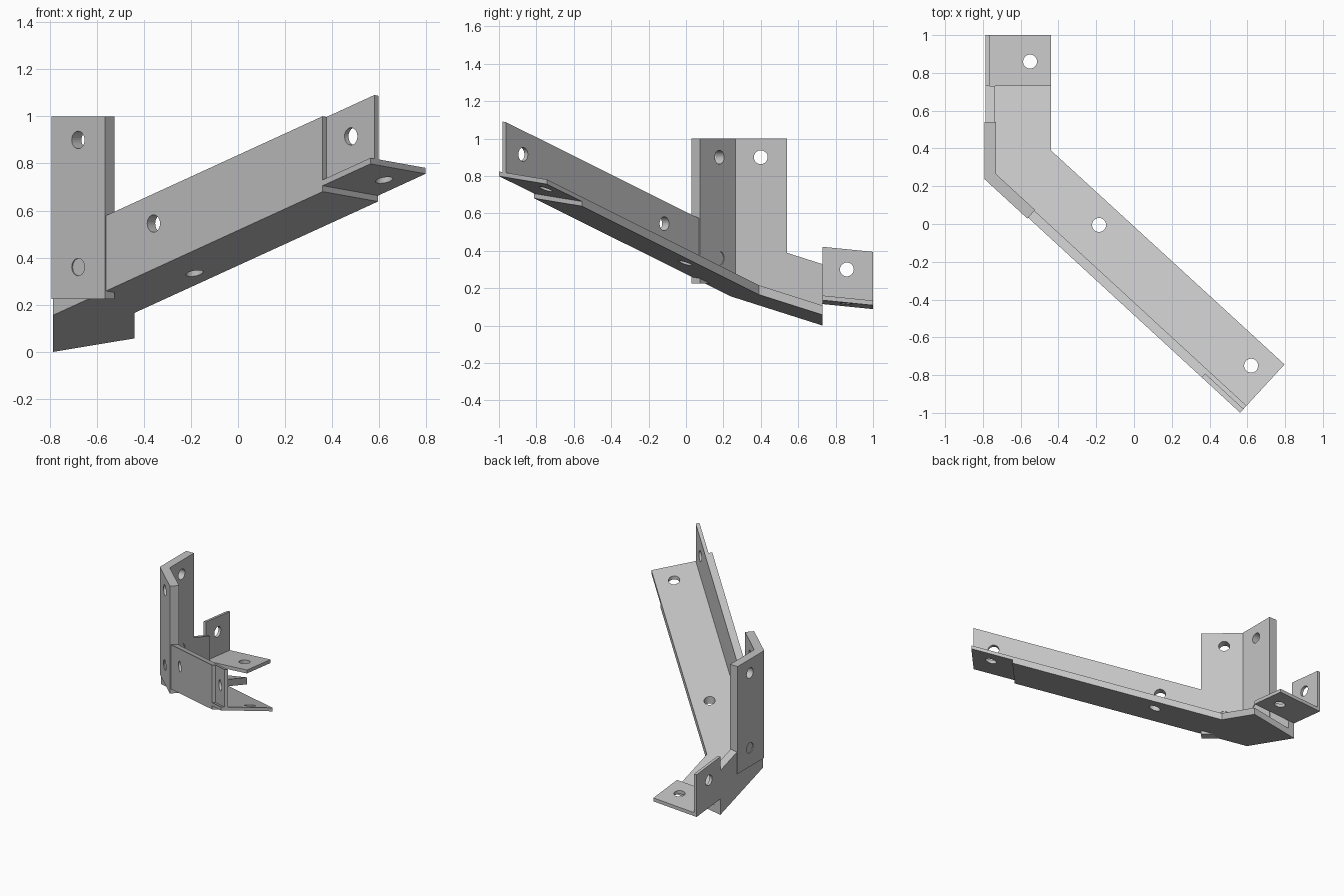
import bpy
import bmesh
from mathutils import Vector

cube = bpy.data.objects.get("Cube")
if cube:
    bpy.data.objects.remove(cube, do_unlink=True)

steel = bpy.data.materials.new("plain grey steel")
steel.use_nodes = True
GREY = (0.55, 0.55, 0.55, 1)
steel.diffuse_color = GREY
steel.node_tree.nodes["Principled BSDF"].inputs["Base Color"].default_value = GREY

ALONG = Vector((0.736, -0.677))    # plan direction of the long arm
ACROSS = Vector((0.677, 0.736))    # from its outer edge to its inner edge
CORNER = Vector((-0.785, 0.24))    # outer bend of the bracket
SLOT = Vector((0, 1))              # plan direction of the short arm
HOLE = 0.037
STEP, END, WIDTH = 1.555, 1.83, 0.347
WALL, HEIGHT, FLOOR = 0.05, 0.32, 0.05


def slope(p):
    return 0.3625 + 0.166 * p[0] - 0.318 * p[1]


def tab_slope(p):
    return 0.235 + 0.06 * p[0] - 0.1 * p[1]


def level(p):
    return 0


def arm(s, t):
    """Plan point s along the long arm and t in from its outer edge."""
    return CORNER + ALONG * s + ACROSS * t


def bend(t):
    """Plan point where both arms mitre at depth t."""
    return CORNER + Vector((t, 0.439 * t))


def drill(obj, centre, axis):
    bm = bmesh.new()
    bmesh.ops.create_cone(bm, cap_ends=True, segments=32, radius1=HOLE,
                          radius2=HOLE, depth=0.24)
    mesh = bpy.data.meshes.new("drill")
    bm.to_mesh(mesh)
    bm.free()
    cutter = bpy.data.objects.new("drill", mesh)
    cutter.hide_render = True
    cutter.location = centre
    cutter.rotation_mode = "QUATERNION"
    cutter.rotation_quaternion = Vector(axis).to_track_quat("Z", "Y")
    bpy.context.collection.objects.link(cutter)
    mod = obj.modifiers.new("hole", "BOOLEAN")
    mod.operation = "DIFFERENCE"
    mod.solver = "EXACT"
    mod.object = cutter
    return cutter


def plate(name, plan, low, high, plane=slope, holes=()):
    """Prism over a plan outline, between two offsets from a plane."""
    bm = bmesh.new()
    rings = [[bm.verts.new((p[0], p[1], plane(p) + h)) for p in plan]
             for h in (low, high)]
    bm.faces.new(rings[0])
    bm.faces.new(rings[1])
    for i in range(len(plan)):
        j = (i + 1) % len(plan)
        bm.faces.new((rings[0][i], rings[0][j], rings[1][j], rings[1][i]))
    bmesh.ops.recalc_face_normals(bm, faces=bm.faces)
    mesh = bpy.data.meshes.new(name)
    bm.to_mesh(mesh)
    bm.free()
    mesh.materials.append(steel)
    obj = bpy.data.objects.new(name, mesh)
    bpy.context.collection.objects.link(obj)
    # Bake the drilled holes
    cutters = [drill(obj, c, a) for c, a in holes]
    if cutters:
        bpy.context.view_layer.update()
        graph = bpy.context.evaluated_depsgraph_get()
        baked = bpy.data.meshes.new_from_object(obj.evaluated_get(graph))
        obj.modifiers.clear()
        obj.data = baked
        for c in cutters:
            bpy.data.objects.remove(c, do_unlink=True)
    return obj


UP = (0, 0, 1)
SIDE = (1, 0, 0)
OUT = (ACROSS.x, ACROSS.y, 0)
LEFT, RIGHT, BACK = CORNER.x, -0.44, 0.73

# Sloping floor under both arms
plate("floor", [CORNER, arm(STEP, 0), arm(STEP, WIDTH), (RIGHT, 0.39),
                (RIGHT, BACK), (LEFT, BACK)], 0, FLOOR,
      holes=[((-0.185, -0.005, slope((-0.185, -0.005))), UP)])

# Upright walls along the outer edge
plate("long_wall", [bend(0), arm(STEP, 0), arm(STEP, WALL), bend(WALL)],
      0.001, HEIGHT, holes=[((*arm(0.58, 0.025), 0.545), OUT)])
plate("short_wall", [bend(0), bend(WALL), (LEFT + WALL, BACK), (LEFT, BACK)],
      0.001, HEIGHT)

# Half-thickness lap tabs at the far end
plate("far_floor_tab", [arm(STEP, 0), arm(END, 0), arm(END, WIDTH),
                        arm(STEP, WIDTH)], FLOOR / 2, FLOOR,
      holes=[((0.62, -0.75, slope((0.62, -0.75))), UP)])
plate("far_wall_tab", [arm(STEP, WALL / 2), arm(END, WALL / 2),
                       arm(END, WALL), arm(STEP, WALL)], FLOOR, HEIGHT,
      holes=[((*arm(1.695, 0.037), 0.915), OUT)])

# Corner post, one leg along each arm
SKIN, INNER, POST_END = -0.006, 0.055, 0.54
for name, plan, spot, axis in (
        ("post_front_leg", [bend(SKIN), arm(0.305, SKIN), arm(0.305, INNER),
                            bend(INNER)], arm(0.15, 0.02), OUT),
        ("post_side_leg", [bend(SKIN), bend(INNER), (LEFT + INNER, POST_END),
                           (LEFT + SKIN, POST_END)], (LEFT, 0.4), SIDE)):
    plate(name, plan, 0.225, 1.0, level,
          holes=[((*spot, z), axis) for z in (0.36, 0.9)])

# Thin angle tab at the short end
plate("back_floor_tab", [(LEFT, BACK), (RIGHT, BACK), (RIGHT, 1), (LEFT, 1)],
      0, 0.025, tab_slope, holes=[((-0.55, 0.86, 0.13), UP)])
plate("back_wall_tab", [(LEFT, BACK), (LEFT + 0.02, BACK), (LEFT + 0.02, 1),
                        (LEFT, 1)], 0.025, 0.305, tab_slope,
      holes=[((LEFT, 0.86, 0.3), SIDE)])
